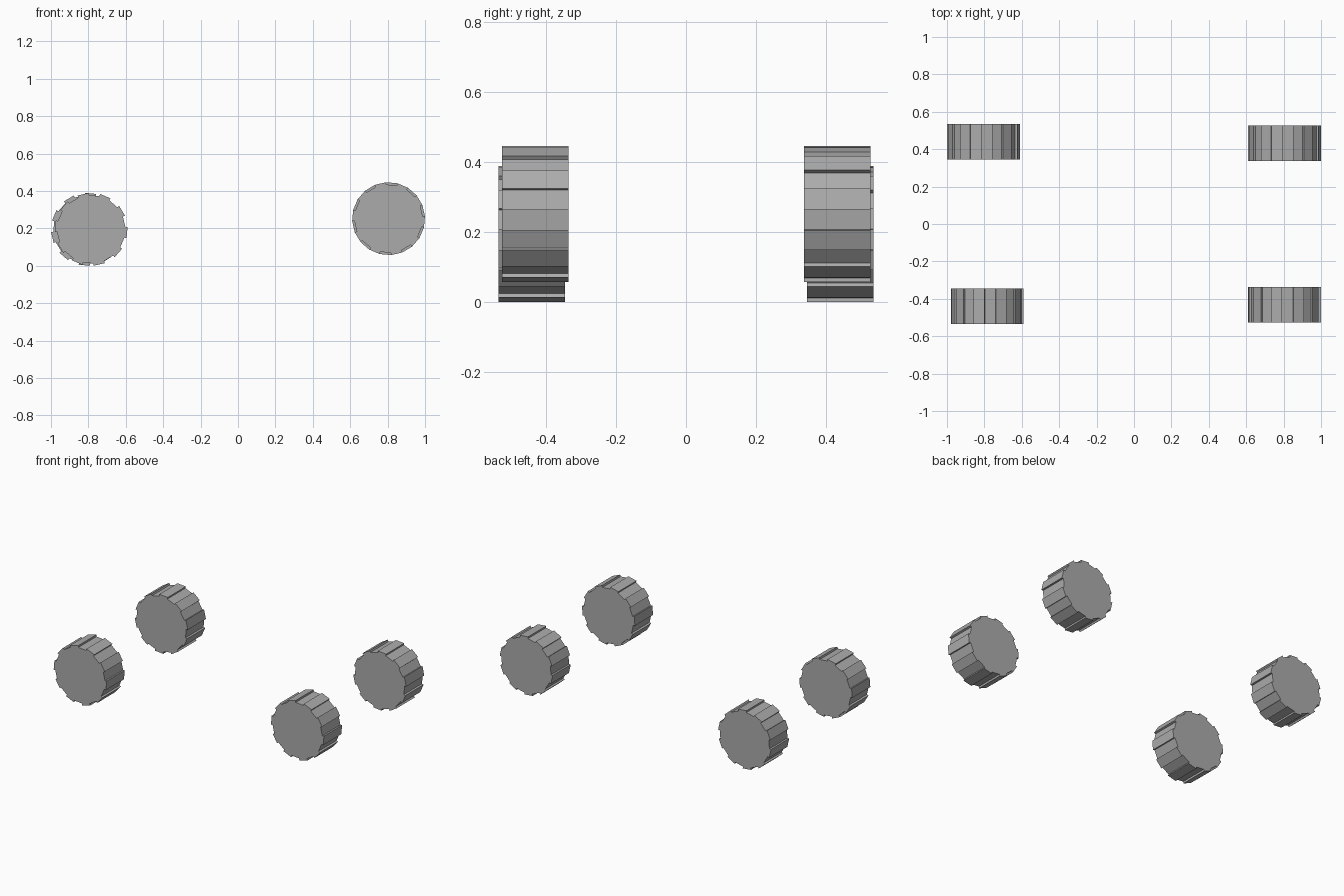
import bpy, bmesh
from math import radians, sin, cos

cube = bpy.data.objects.get("Cube")
if cube:
    bpy.data.objects.remove(cube, do_unlink=True)

# Single grey rubber colour
rubber = bpy.data.materials.new("wheel_grey")
rubber.use_nodes = True
grey = (0.41, 0.41, 0.41, 1)
rubber.diffuse_color = grey
rubber.node_tree.nodes["Principled BSDF"].inputs["Base Color"].default_value = grey

TEETH = 10
STEP = 360 / (2 * TEETH)
OUTER, INNER, WIDTH = 0.195, 0.183, 0.19


def add_wheel(name, x, y, z, phase):
    """Toothed disc lying along y; each tooth spans one step of the rim."""
    bm = bmesh.new()
    ring = []
    for i in range(TEETH):
        start = phase + 2 * STEP * i
        for r, a in ((INNER, start), (OUTER, start),
                     (OUTER, start + STEP), (INNER, start + STEP)):
            a = radians(a)
            ring.append(bm.verts.new((r * cos(a), -WIDTH / 2, r * sin(a))))
    face = bm.faces.new(ring)
    out = bmesh.ops.extrude_face_region(bm, geom=[face], use_keep_orig=True)
    moved = [v for v in out["geom"] if isinstance(v, bmesh.types.BMVert)]
    bmesh.ops.translate(bm, vec=(0, WIDTH, 0), verts=moved)
    bmesh.ops.recalc_face_normals(bm, faces=bm.faces)
    mesh = bpy.data.meshes.new(name)
    bm.to_mesh(mesh)
    bm.free()
    mesh.materials.append(rubber)
    wheel = bpy.data.objects.new(name, mesh)
    wheel.location = (x, y, z)
    bpy.context.collection.objects.link(wheel)


# Front and back wheels have their treads offset by half a pitch
add_wheel("front_right_wheel", -0.785, -0.44, 0.195, -14)
add_wheel("back_right_wheel", -0.805, 0.44, 0.195, -14 + STEP)
add_wheel("front_left_wheel", 0.805, -0.431, 0.252, -14)
add_wheel("back_left_wheel", 0.805, 0.432, 0.252, -14 + STEP)
